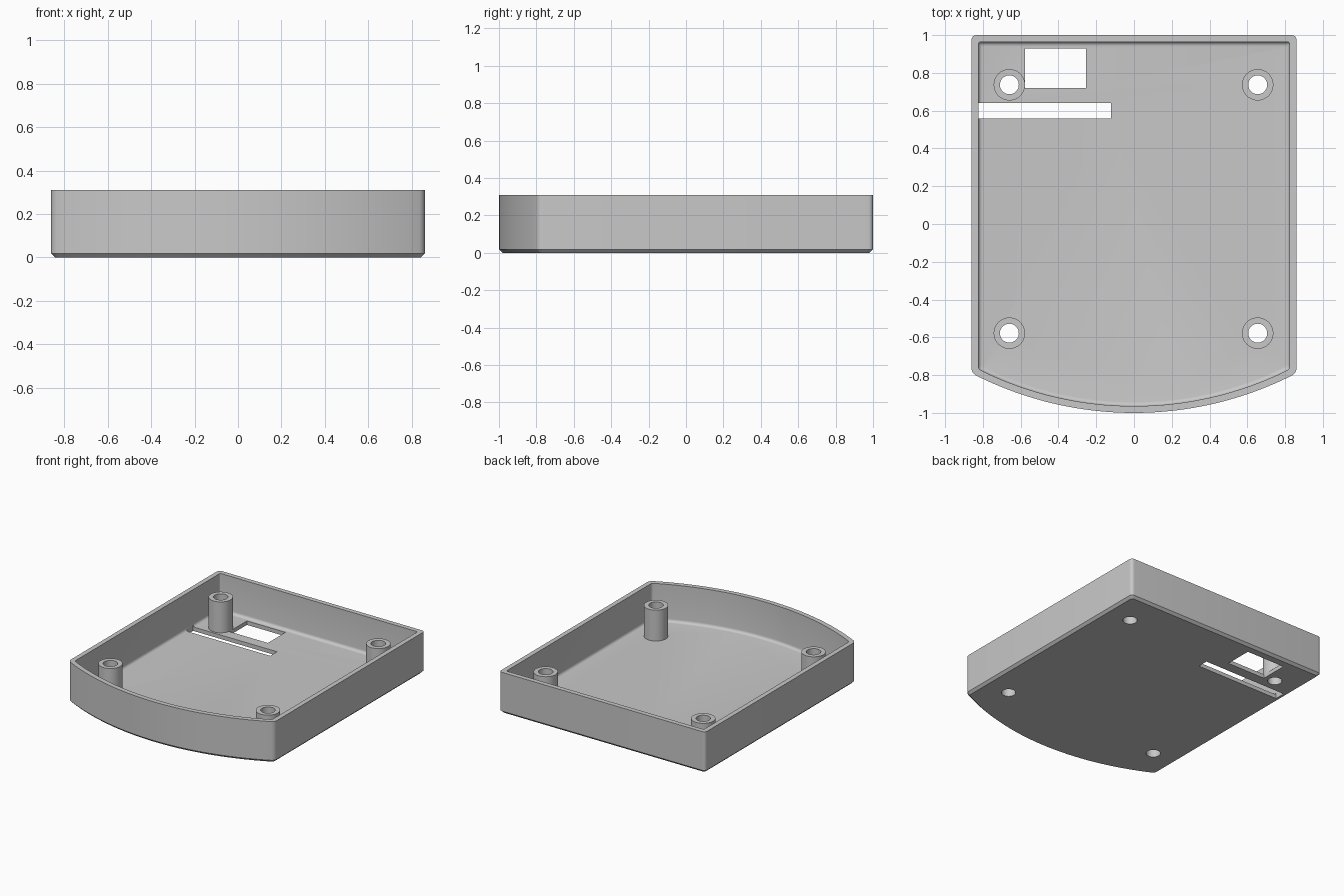
import bpy, bmesh, math
from mathutils import Vector

cube = bpy.data.objects.get("Cube")
if cube:
    bpy.data.objects.remove(cube, do_unlink=True)

HALF_W, HEIGHT, FLOOR, WALL, CHAMFER = 0.86, 0.31, 0.03, 0.036, 0.018
FILLET = 0.022
BOW = 1.866                      # radius of the curved front
POST_TOP, POST_R, BORE_R = 0.263, 0.083, 0.05

grey = bpy.data.materials.new("plain grey")
grey.use_nodes = True
COLOUR = (0.58, 0.58, 0.58, 1)
grey.diffuse_color = COLOUR
grey.node_tree.nodes["Principled BSDF"].inputs["Base Color"].default_value = COLOUR


def outline(inset, z, corner):
    """Rounded tray outline with a straight back and a bowed front."""
    w, r, cy = HALF_W - inset, BOW - inset, BOW - 1
    half = math.asin(w / r)
    fx, fy = w, cy - math.sqrt(r * r - w * w)
    trim = half - corner / r

    def round_corner(a, tip, b, n=5):
        a, tip, b = Vector(a), Vector(tip), Vector(b)
        return [a * (1 - t) ** 2 + tip * 2 * t * (1 - t) + b * t * t
                for t in (i / n for i in range(n + 1))]

    back = 1 - inset
    end = (r * math.sin(trim), cy - r * math.cos(trim))
    right = round_corner(end, (fx, fy), (w, fy + corner))
    right += round_corner((w, back - corner), (w, back), (w - corner, back))
    left = [Vector((-p.x, p.y)) for p in reversed(right)]
    n = 32
    angles = [trim * (2 * i / n - 1) for i in range(1, n)]
    front = [Vector((r * math.sin(a), cy - r * math.cos(a))) for a in angles]
    return [(p.x, p.y, z) for p in right + left + front]


def circle(x, y, z, r, n=40):
    return [(x + r * math.cos(2 * math.pi * i / n),
             y + r * math.sin(2 * math.pi * i / n), z) for i in range(n)]


def loft(name, rings, caps=True, loop=False):
    """Skin a stack of equal rings into one object."""
    bm = bmesh.new()
    rows = [[bm.verts.new(p) for p in ring] for ring in rings]
    pairs = list(zip(rows, rows[1:]))
    if loop:
        pairs.append((rows[-1], rows[0]))
    for a, b in pairs:
        for i in range(len(a)):
            j = (i + 1) % len(a)
            bm.faces.new((a[i], a[j], b[j], b[i]))
    if caps:
        bm.faces.new(rows[0][::-1])
        bm.faces.new(rows[-1])
    bmesh.ops.recalc_face_normals(bm, faces=bm.faces)
    mesh = bpy.data.meshes.new(name)
    bm.to_mesh(mesh)
    bm.free()
    mesh.materials.append(grey)
    ob = bpy.data.objects.new(name, mesh)
    bpy.context.collection.objects.link(ob)
    return ob


def activate(ob):
    bpy.ops.object.select_all(action='DESELECT')
    ob.select_set(True)
    bpy.context.view_layer.objects.active = ob


def cut(ob, cutter):
    cutter.hide_render = True
    mod = ob.modifiers.new("cut", 'BOOLEAN')
    mod.operation, mod.solver, mod.object = 'DIFFERENCE', 'EXACT', cutter
    activate(ob)
    bpy.ops.object.modifier_apply(modifier=mod.name)
    bpy.data.objects.remove(cutter, do_unlink=True)


def block(x0, x1, y0, y1):
    ring = [(x0, y0), (x1, y0), (x1, y1), (x0, y1)]
    return loft("cutter", [[(x, y, z) for x, y in ring] for z in (-0.1, 0.1)])


# Tray: chamfered base, outer wall, rim, inner wall, filleted floor
rings = [outline(CHAMFER, 0, 0.02), outline(0, CHAMFER, 0.028),
         outline(0, HEIGHT, 0.028), outline(WALL, HEIGHT, 0.015)]
for i in range(6):
    a = math.pi / 2 * i / 5
    rings.append(outline(WALL + FILLET * (1 - math.cos(a)),
                         FLOOR + FILLET * (1 - math.sin(a)), 0.015))
tray = loft("tray", rings)

# Floor openings
cut(tray, block(-0.577, -0.255, 0.72, 0.93))
cut(tray, block(-0.823, -0.122, 0.558, 0.64))

# Four hollow screw posts with bores through the floor
parts = [tray]
for side, x in (("right", -0.66), ("left", 0.655)):
    for end, y in (("front", -0.578), ("back", 0.737)):
        cut(tray, loft("cutter", [circle(x, y, z, BORE_R) for z in (-0.1, 0.1)]))
        parts.append(loft(f"{end}_{side}_post", [
            circle(x, y, FLOOR, POST_R), circle(x, y, POST_TOP, POST_R),
            circle(x, y, POST_TOP, BORE_R), circle(x, y, FLOOR, BORE_R)],
            caps=False, loop=True))

for part in parts:
    activate(part)
    bpy.ops.object.shade_smooth_by_angle(angle=math.radians(30))
